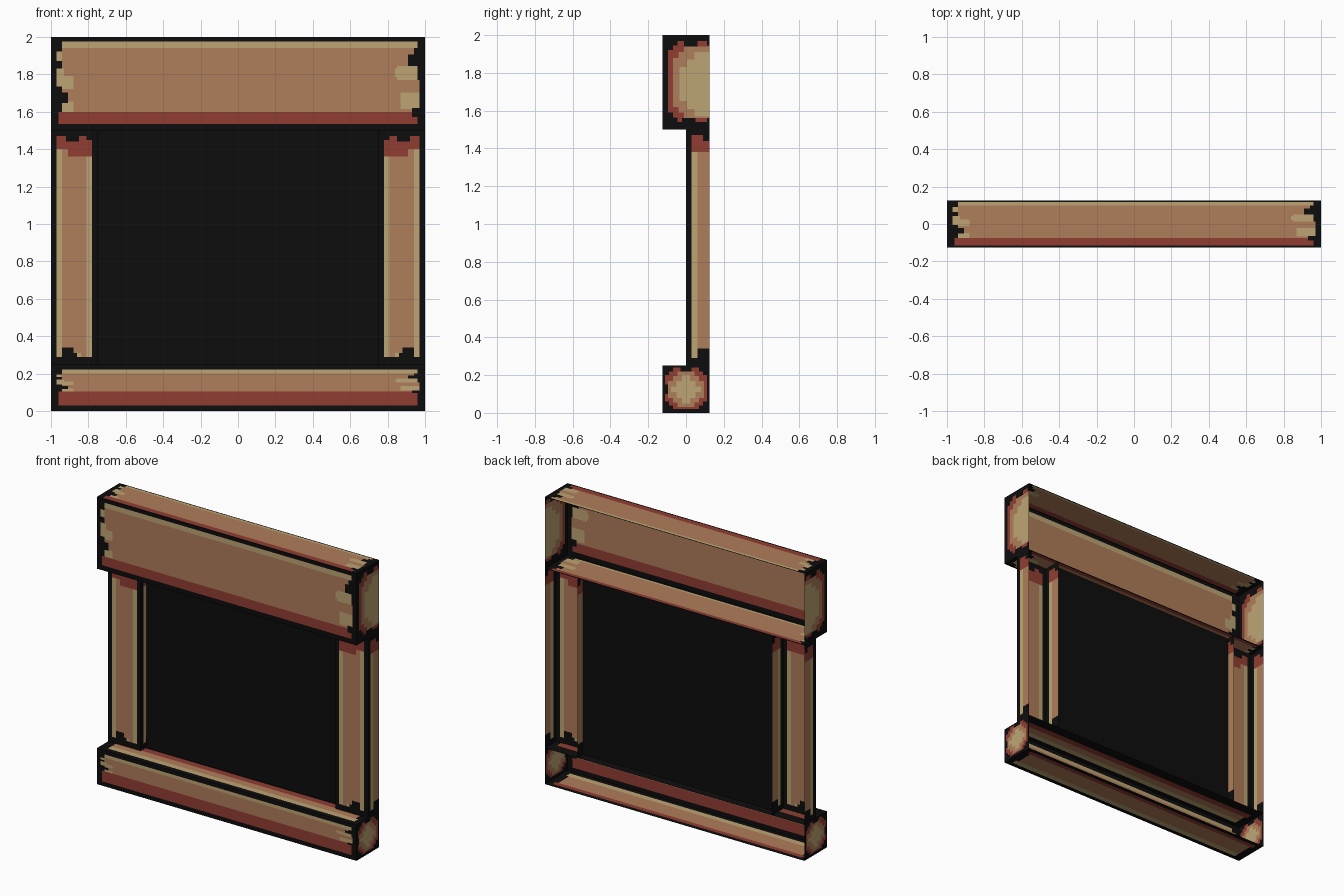
import bpy, bmesh
from mathutils import Vector

if "Cube" in bpy.data.objects:
    bpy.data.objects.remove(bpy.data.objects["Cube"])

COLOURS = [("black", (0.004, 0.004, 0.004)), ("tan_wood", (0.429, 0.205, 0.102)),
           ("pale_wood", (0.515, 0.376, 0.175)), ("red_wood", (0.283, 0.048, 0.032))]
MATS = []
for n, c in COLOURS:
    m = bpy.data.materials.new(n)
    m.diffuse_color = (*c, 1)
    m.use_nodes = True
    m.node_tree.nodes["Principled BSDF"].inputs["Base Color"].default_value = m.diffuse_color
    MATS.append(m)
K, T, P, R = range(4)


def paint(bm, place, area, rects, out):
    """Cut a flat side along painted rectangles; the last rectangle wins."""
    u0, v0, u1, v1 = area
    us = sorted({round(min(max(u, u0), u1), 4) for r in rects for u in (r[0], r[2])} | {u0, u1})
    vs = sorted({round(min(max(v, v0), v1), 4) for r in rects for v in (r[1], r[3])} | {v0, v1})
    grid = [[bm.verts.new(place(u, v)) for v in vs] for u in us]
    for i in range(len(us) - 1):
        for j in range(len(vs) - 1):
            cu, cv = (us[i] + us[i + 1]) / 2, (vs[j] + vs[j + 1]) / 2
            f = bm.faces.new((grid[i][j], grid[i + 1][j], grid[i + 1][j + 1], grid[i][j + 1]))
            f.normal_update()
            if f.normal.dot(Vector(out)) < 0:
                f.normal_flip()
            for a, b, c, d, col in rects:
                if a < cu < c and b < cv < d:
                    f.material_index = col


def finish(bm, name):
    me = bpy.data.meshes.new(name)
    bmesh.ops.remove_doubles(bm, verts=bm.verts, dist=0.0001)
    bm.to_mesh(me)
    bm.free()
    for m in MATS:
        me.materials.append(m)
    ob = bpy.data.objects.new(name, me)
    bpy.context.collection.objects.link(ob)


def stripes(lo, hi, r0, r1, p0, p1, ragged=True):
    """Long beam side: red edge, tan middle, pale edge and worn ends."""
    s = lambda t: lo + (hi - lo) * t
    a, b = min(r1, p1), max(r0, p0)
    out = [(-.94, s(a), .94, s(b), T), (-.94, s(p0), .96, s(p1), P),
           (-.96, s(r0), .96, s(r1), R)]
    if ragged:
        h = b - a
        q = lambda t: s(a + h * t)
        out += [(-.97, q(.8), -.94, q(.95), P), (-.97, q(.4), -.93, q(.68), P),
                (-.94, q(.36), -.88, q(.56), P), (-.94, q(0), -.88, q(.16), P),
                (-.97, q(.14), -.91, q(.3), K), (.85, q(.5), .96, q(.72), P),
                (.84, q(.55), .9, q(.68), P), (.94, q(.3), .97, q(.5), T),
                (.87, q(.04), .97, q(.3), P), (.91, q(.72), .97, q(.9), K),
                (.93, q(-.08), .97, q(.06), K)]
    return out


def blob(a, b, c, d, k, col):
    """Stepped octagon-like patch."""
    return [(a + k, b, c - k, d, col), (a, b + k, c, d - k, col),
            (a + k / 2, b + k / 2, c - k / 2, d - k / 2, col)]


D = .125


def beam(name, z0, z1, front, top, under, end):
    # Hollow beam, open at the back
    bm = bmesh.new()
    paint(bm, lambda u, v: (u, -D, v), (-1, z0, 1, z1), front, (0, -1, 0))
    paint(bm, lambda u, v: (u, v, z1), (-1, -D, 1, D), top, (0, 0, 1))
    paint(bm, lambda u, v: (u, v, z0), (-1, -D, 1, D), under, (0, 0, -1))
    for s in (-1, 1):
        paint(bm, lambda u, v: (s, u, v), (-D, z0, D, z1), end, (s, 0, 0))
    finish(bm, name)


# Top beam with end grain running off the open back
end_top = (blob(-.095, 1.54, .16, 1.97, .05, R) + [(-.01, 1.94, .06, 1.97, K), (-.02, 1.53, .05, 1.56, K)]
           + blob(-.07, 1.56, .19, 1.94, .06, T) + blob(-.035, 1.57, .22, 1.91, .08, P))
beam("top_beam", 1.5, 2,
     stripes(1.5, 2, .07, .2, .88, .95),
     stripes(-D, D, .04, .2, .9, .97),
     stripes(-D, D, .86, .96, .06, .12), end_top)

# Bottom beam with centred end grain
end_low = (blob(-.11, .02, .11, .24, .04, R) + [(-.12, .1, -.09, .15, K), (-.03, .22, .03, .25, K)]
           + blob(-.095, .03, .095, .22, .05, T) + blob(-.08, .05, .08, .2, .06, P))
beam("bottom_beam", 0, .25,
     stripes(0, .25, .12, .42, .8, .89),
     stripes(-D, D, .52, .7, .14, .3, False),
     stripes(-D, D, .75, .88, .12, .28, False), end_low)

# Side posts, mirrored, open at the back
post_front = [(.03, .29, .22, 1.4, P), (.06, .29, .19, 1.4, T), (.03, 1.4, .22, 1.47, R),
              (.09, 1.36, .22, 1.4, R), (.06, .28, .12, .34, K), (.12, .28, .14, .31, K),
              (.14, .29, .16, .31, P), (.08, 1.44, .15, 1.48, K), (.19, 1.45, .22, 1.48, K)]
post_side = [(.03, .29, .06, 1.4, P), (.06, .34, D, 1.4, T), (.03, 1.38, D, 1.44, R),
             (.03, 1.44, .09, 1.47, R)]
for s, side in ((-1, "left"), (1, "right")):
    bm = bmesh.new()
    paint(bm, lambda u, v: (s * (1 - u), 0, v), (0, .25, .25, 1.5), post_front, (0, -1, 0))
    for x, o in ((1, s), (.75, -s)):
        paint(bm, lambda u, v: (s * x, u, v), (0, .25, D, 1.5), post_side, (o, 0, 0))
    finish(bm, side + "_post")

# Dark panel filling the opening
bm = bmesh.new()
paint(bm, lambda u, v: (u, D / 2, v), (-.75, .25, .75, 1.5), [], (0, -1, 0))
finish(bm, "dark_panel")
